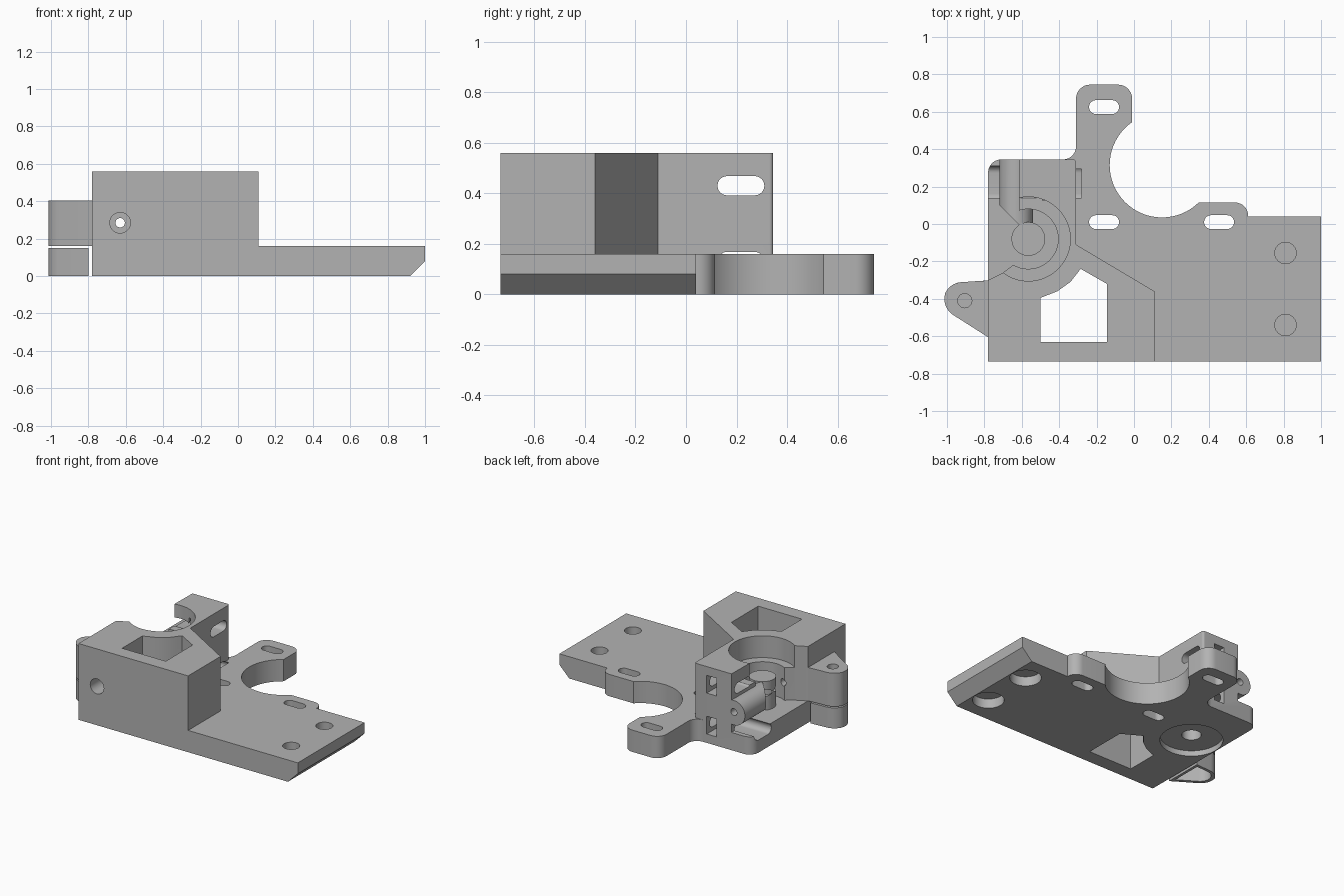
import bpy, bmesh, math
from mathutils import Vector, Matrix

if "Cube" in bpy.data.objects:
    bpy.data.objects.remove(bpy.data.objects["Cube"])

grey = bpy.data.materials.new("plain grey")
grey.use_nodes = True
grey.diffuse_color = (0.45, 0.45, 0.45, 1)
grey.node_tree.nodes["Principled BSDF"].inputs["Base Color"].default_value = grey.diffuse_color


def rounded(points):
    """Outline of (x, y) or (x, y, radius) corners."""
    out = []
    n = len(points)
    for i, p in enumerate(points):
        c = Vector(p[:2])
        if len(p) == 2:
            out.append(c)
            continue
        u = (Vector(points[i - 1][:2]) - c).normalized()
        v = (Vector(points[(i + 1) % n][:2]) - c).normalized()
        half = u.angle(v) / 2
        reach = p[2] / math.tan(half)
        mid = c + (u + v).normalized() * (p[2] / math.sin(half))
        a, b = c + u * reach - mid, c + v * reach - mid
        sweep = a.angle_signed(b)
        for k in range(9):
            out.append(mid + Matrix.Rotation(-sweep * k / 8, 2) @ a)
    return out


def prism(name, points, z0, z1):
    bm = bmesh.new()
    face = bm.faces.new([bm.verts.new((x, y, z0)) for x, y in rounded(points)])
    top = bmesh.ops.extrude_face_region(bm, geom=[face])["geom"]
    bmesh.ops.translate(bm, vec=(0, 0, z1 - z0),
                        verts=[g for g in top if isinstance(g, bmesh.types.BMVert)])
    bmesh.ops.recalc_face_normals(bm, faces=bm.faces)
    mesh = bpy.data.meshes.new(name)
    bm.to_mesh(mesh)
    bm.free()
    obj = bpy.data.objects.new(name, mesh)
    bpy.context.collection.objects.link(obj)
    mesh.materials.append(grey)
    return obj


def box(x0, x1, y0, y1, z0, z1):
    return prism("box", [(x0, y0), (x1, y0), (x1, y1), (x0, y1)], z0, z1)


def disc(x, y, r, z0, z1, sides=48):
    turn = math.tau / sides
    return prism("disc", [(x + r * math.cos(i * turn), y + r * math.sin(i * turn))
                          for i in range(sides)], z0, z1)


def slot(x0, x1, y0, y1, z0, z1):
    r = (y1 - y0) / 2 - 0.0005
    return prism("slot", [(x0, y0, r), (x1, y0, r), (x1, y1, r), (x0, y1, r)], z0, z1)


def along_y(r, x, z, y0, y1):
    rod = disc(0, 0, r, y0, y1)
    rod.data.transform(Matrix.Translation((x, 0, z)) @ Matrix.Rotation(-math.pi / 2, 4, "X"))
    return rod


def combine(target, operation, *tools):
    for tool in tools:
        mod = target.modifiers.new("shape", "BOOLEAN")
        mod.operation, mod.solver, mod.object = operation, "EXACT", tool
        bpy.context.view_layer.objects.active = target
        bpy.ops.object.modifier_apply(modifier=mod.name)
        bpy.data.objects.remove(tool)


# Mounting plate with motor opening
body = prism("extruder_body", [
    (-0.78, -0.735), (1, -0.735), (1, 0.04), (0.61, 0.04), (0.61, 0.115, 0.07),
    (0.3, 0.115), (0.15, 0.3), (-0.01, 0.5), (-0.01, 0.745, 0.075),
    (-0.31, 0.745, 0.075), (-0.31, 0.345, 0.07), (-0.78, 0.345, 0.07)], 0, 0.16)
combine(body, "DIFFERENCE", disc(0.15, 0.315, 0.28, -0.1, 0.3, 64))

# Chamfer under the plate end
wedge = prism("wedge", [(0.92, 0), (0.88, -0.04), (1.1, -0.04), (1.1, 0.18)], -0.8, 0.2)
wedge.data.transform(Matrix(((1, 0, 0, 0), (0, 0, 1, 0), (0, 1, 0, 0), (0, 0, 0, 1))))
wedge.data.flip_normals()
combine(body, "DIFFERENCE", wedge)

# Tall block, hollowed for the drive gear and idler
block = prism("block", [
    (-0.78, -0.735), (0.11, -0.735), (0.11, -0.36), (-0.31, -0.11),
    (-0.31, 0.345, 0.015), (-0.78, 0.345)], 0.16, 0.56)
idler_space = prism("idler_space", [
    (-0.9, -0.31), (-0.78, -0.3), (-0.70, -0.26), (-0.62, -0.2), (-0.61, 0.4), (-0.9, 0.4)], 0.1, 0.7)
combine(block, "DIFFERENCE", disc(-0.565, -0.08, 0.225, 0.4, 0.7),
        disc(-0.565, -0.08, 0.16, 0.1, 0.7), idler_space)
combine(body, "UNION", block)
combine(body, "DIFFERENCE", box(-0.9, -0.61, 0.17, 0.4, 0.13, 0.2))

# Filament guide tube and gear pillar
tube = along_y(0.09, -0.63, 0.28, -0.1, 0.345)
combine(tube, "DIFFERENCE", prism("slant", [(-0.9, 0.28), (-0.9, -0.3), (-0.32, -0.3)], 0, 1))
combine(body, "UNION", tube, disc(-0.565, -0.08, 0.09, 0.1, 0.37))

# Filament bore, countersink, bearing recess and shaft hole
combine(body, "DIFFERENCE", along_y(0.025, -0.63, 0.285, -0.9, 0.5),
        along_y(0.055, -0.63, 0.285, -0.9, -0.5),
        disc(-0.565, -0.08, 0.21, -0.1, 0.04),
        disc(-0.565, -0.08, 0.065, -0.1, 0.3))

# Window through the block
combine(body, "DIFFERENCE", prism("window", [
    (-0.5, -0.63), (-0.145, -0.63), (-0.145, -0.32), (-0.285, -0.24),
    (-0.34, -0.31), (-0.41, -0.36), (-0.5, -0.395)], -0.1, 0.7))

# Motor screw slots and blind plate holes
for x, y in ((-0.16, 0.625), (-0.16, 0.01), (0.455, 0.01)):
    combine(body, "DIFFERENCE", slot(x - 0.08, x + 0.08, y - 0.037, y + 0.037, -0.1, 0.3))
for y in (-0.155, -0.54):
    combine(body, "DIFFERENCE", disc(0.81, y, 0.057, 0.085, 0.3), disc(0.81, y, 0.105, -0.1, 0.07))

# Tension screw slots with nut pockets in the tower
for z in (0.43, 0.13):
    hole = slot(0.125, 0.31, z - 0.038, z + 0.038, -0.9, -0.28)
    hole.data.transform(Matrix(((0, 0, 1, 0), (1, 0, 0, 0), (0, 1, 0, 0), (0, 0, 0, 1))))
    combine(body, "DIFFERENCE", hole, box(-0.49, -0.41, 0.125, 0.4, z - 0.065, z + 0.065))

# Idler hinge lug
lug_shape = [(-0.78, -0.605), (-1.04, -0.44, 0.1), (-0.985, -0.315, 0.1), (-0.78, -0.302)]
lug = prism("hinge_lug", [(-0.7, -0.605)] + lug_shape + [(-0.7, -0.302)], 0.16, 0.405)
combine(body, "UNION", lug)
combine(body, "DIFFERENCE", disc(-0.905, -0.41, 0.038, 0.13, 0.5, 24))

# Hollow print support under the lug
support = prism("lug_support", [(-0.8, -0.59)] + lug_shape[1:3] + [(-0.8, -0.303)], 0, 0.15)
combine(support, "DIFFERENCE", prism("hollow", [
    (-0.82, -0.55), (-1.0, -0.435, 0.07), (-0.965, -0.335, 0.07), (-0.82, -0.325)], -0.1, 0.135))

for obj in (body, support):
    bpy.ops.object.select_all(action="DESELECT")
    obj.select_set(True)
    bpy.context.view_layer.objects.active = obj
    bpy.ops.object.shade_smooth_by_angle(angle=math.radians(25))
